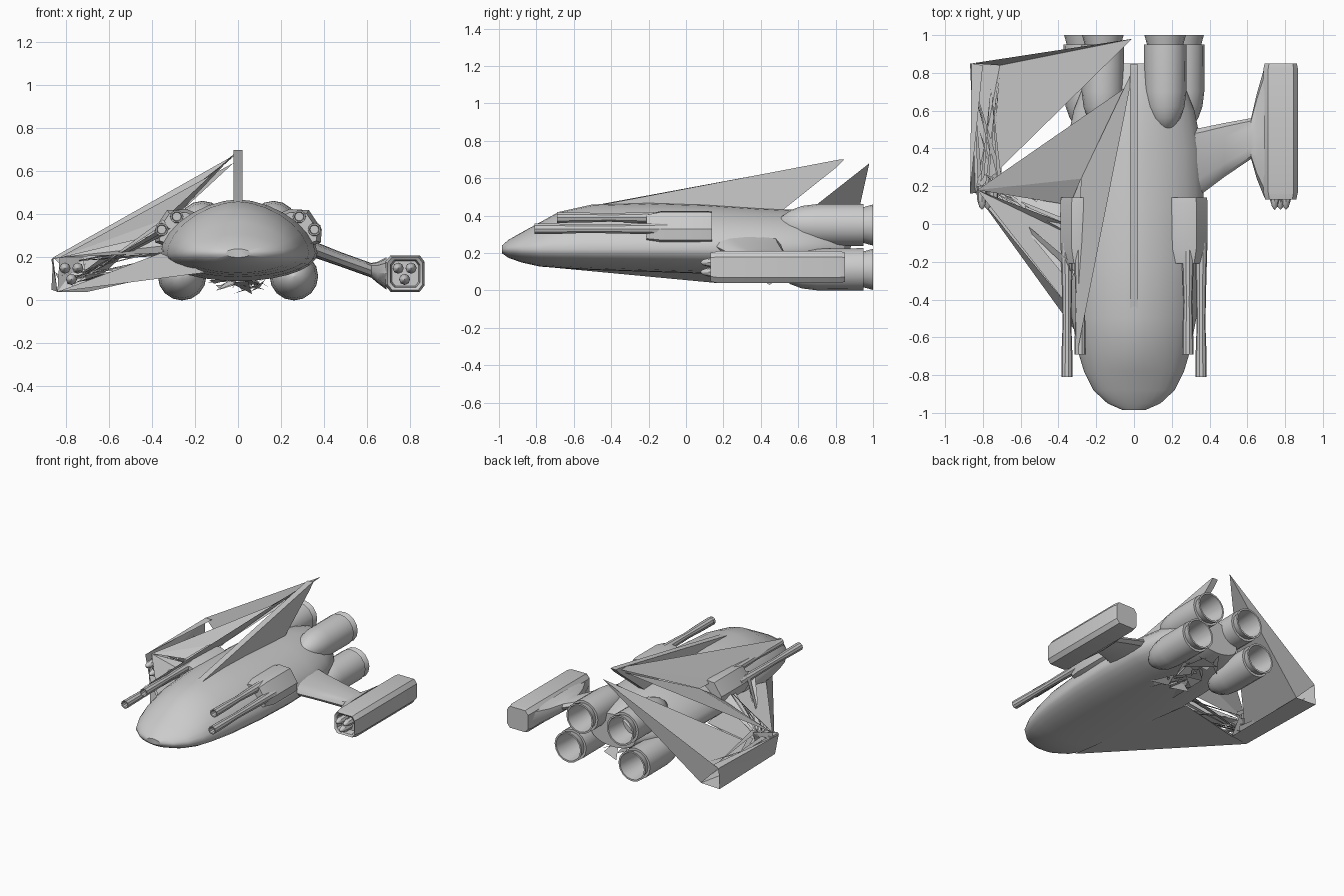
import bpy, bmesh, math, random
from mathutils import Vector

if "Cube" in bpy.data.objects:
    bpy.data.objects.remove(bpy.data.objects["Cube"])

random.seed(4)


def make(name, verts, faces, mirror=False, angle=35):
    me = bpy.data.meshes.new(name)
    me.from_pydata([tuple(v) for v in verts], [], faces)
    bm = bmesh.new()
    bm.from_mesh(me)
    bmesh.ops.remove_doubles(bm, verts=bm.verts, dist=1e-5)
    bmesh.ops.recalc_face_normals(bm, faces=bm.faces)
    bm.to_mesh(me)
    bm.free()
    ob = bpy.data.objects.new(name, me)
    bpy.context.collection.objects.link(ob)
    if mirror:
        ob.modifiers.new("Mirror", 'MIRROR')
    bpy.ops.object.select_all(action='DESELECT')
    ob.select_set(True)
    bpy.context.view_layer.objects.active = ob
    bpy.ops.object.shade_smooth_by_angle(angle=math.radians(angle))
    return ob


def loft(name, rings, mirror=False, angle=35):
    """Skin equal-length closed rings and cap both ends."""
    n = len(rings[0])
    verts = [p for r in rings for p in r]
    faces = [(i * n + j, i * n + (j + 1) % n, (i + 1) * n + (j + 1) % n, (i + 1) * n + j)
             for i in range(len(rings) - 1) for j in range(n)]
    faces += [tuple(range(n)), tuple(range(len(verts) - n, len(verts)))]
    return make(name, verts, faces, mirror, angle)


def lathe(name, profile, x, z, sides=16, mirror=True):
    """Turn (radius, y) points about an axis running along y."""
    rings = [[(x + max(r, 1e-4) * math.cos(2 * math.pi * k / sides), y,
               z + max(r, 1e-4) * math.sin(2 * math.pi * k / sides)) for k in range(sides)]
             for r, y in profile]
    return loft(name, rings, mirror)


def triangles(name, tris):
    faces = [(3 * i, 3 * i + 1, 3 * i + 2) for i in range(len(tris))]
    return make(name, [v for t in tris for v in t], faces, angle=10)


def power(v, e):
    return math.copysign(abs(v) ** e, v)


# Hull: lofted sections (y, half width, top, bottom) around a side ridge
hull = [(-.985, .06, .24, .20), (-.95, .14, .27, .175), (-.88, .215, .31, .15),
        (-.78, .265, .365, .128), (-.68, .295, .42, .12), (-.5, .33, .46, .11),
        (-.2, .36, .47, .10), (.1, .37, .46, .09), (.4, .36, .44, .09),
        (.6, .32, .43, .09), (.75, .26, .40, .10), (.85, .18, .37, .13)]
rings = []
for y, w, top, bottom in hull:
    ring = []
    for k in range(28):
        a = 2 * math.pi * k / 28
        c, s = math.cos(a), math.sin(a)
        e = 1.15 if s > 0 else 1.0
        ring.append((w * power(c, e), y, .22 + (top - .22 if s > 0 else .22 - bottom) * power(s, e)))
    rings.append(ring)
loft("hull", rings)

# Four engines with hollow nozzles
engine = [(0, .49), (.045, .51), (.08, .56), (.102, .62), (.112, .70), (.113, .95),
          (.096, .95), (.11, 1.0), (.098, 1.0), (.08, .80), (0, .80)]
lathe("upper_engine", engine, .165, .35)
lathe("lower_engine", engine, .26, .113)

# Gun housings and paired barrels
housing = [(.18, .40), (.24, .425), (.33, .42), (.39, .33), (.385, .27), (.33, .25)]
rings = []
for y, f in ((-.21, .85), (-.13, 1), (.11, 1), (.14, .97)):
    rings.append([(.25 + (x - .25) * f, y, .32 + (z - .32) * f) for x, z in housing])
loft("gun_housing", rings, True)
for name, x, z, tip in (("inner_gun", .285, .39, -.69), ("outer_gun", .355, .33, -.81)):
    lathe(name, [(0, tip + .04), (.02, tip + .04), (.023, tip), (.03, tip), (.028, tip + .15),
                 (.023, tip + .28), (.028, -.3), (.034, -.1), (0, -.1)], x, z, 10)

# Right wing, flaring into the pod: (x, front, back, height, thickness)
stations = [(.28, .08, .50, .265, .10), (.36, .16, .51, .235, .075), (.48, .25, .535, .19, .068),
            (.62, .345, .56, .14, .068), (.65, .24, .69, .13, .10), (.69, .14, .83, .125, .15)]
rings = []
for x, y0, y1, z, t in stations:
    rings.append([(x, (y0 + y1) / 2 - (y1 - y0) / 2 * math.cos(a),
                   z + t / 2 * power(math.sin(a), .6))
                  for a in (2 * math.pi * k / 12 for k in range(12))])
loft("right_wing", rings)

# Right weapon pod with chamfered section, missiles on both sides
pod = [(.685, .07), (.71, .04), (.845, .04), (.868, .07), (.868, .18), (.845, .21),
       (.71, .21), (.685, .18)]
rings = []
for y, f in ((.19, .68), (.14, .75), (.13, .9), (.17, 1), (.82, 1), (.85, .93), (.85, .75)):
    rings.append([(.78 + (x - .78) * f, y, .125 + (z - .125) * f) for x, z in pod])
loft("weapon_pod", rings)
for i, (x, z) in enumerate(((.745, .15), (.805, .15), (.775, .098))):
    lathe(f"missile_{i + 1}", [(0, .075), (.014, .09), (.026, .13), (.026, .20), (0, .20)], x, z, 8)

# Swept tail fin
fin = [(-.55, .44), (.82, .70), (.845, .70), (.80, .655), (.48, .40), (-.3, .42)]
loft("tail_fin", [[(x, y, z) for y, z in fin] for x in (-.022, .022)])

# Torn plating on the left: triangles stretched between hull, fin and pod
P = {"fin_tip": (0, .83, .70), "fin_rear": (-.02, .74, .64), "rear_tip": (-.01, .98, .68),
     "pod_front": (-.83, .18, .20), "pod_low": (-.84, .165, .04), "pod_back": (-.86, .85, .20),
     "pod_back_low": (-.71, .84, .05), "shoulder": (-.28, .24, .40), "out_low": (-.868, .85, .05),
     "out_front": (-.868, .16, .19), "in_low": (-.70, .18, .04), "in_front": (-.72, .25, .20),
     "gun_mid": (-.31, -.40, .40), "gun_tip": (-.30, -.68, .42), "side_mid": (-.28, -.03, .33),
     "side_low": (-.29, -.08, .26), "nose_low": (-.15, -.79, .13), "belly": (-.30, .18, .13),
     "hip": (-.34, .10, .30), "edge": (-.36, -.42, .22), "top_back": (-.80, .84, .205)}
tears = ["pod_front fin_rear shoulder", "pod_low pod_back_low rear_tip",
         "pod_back pod_back_low rear_tip", "fin_tip gun_mid shoulder",
         "fin_tip gun_tip gun_mid", "nose_low pod_low belly",
         "pod_front side_mid side_low", "pod_front hip shoulder",
         "pod_front edge side_low", "pod_low edge nose_low", "pod_low in_low belly",
         # remains of the left pod
         "pod_low out_low pod_back", "pod_low pod_back out_front",
         "out_front pod_back top_back", "pod_low out_low pod_back_low",
         "pod_low in_low pod_back_low", "pod_front in_front pod_low", "in_front in_low pod_low"]
triangles("torn_plating", [[P[n] for n in t.split()] for t in tears])

# Fine slivers: from pod front to hull side, inside the pod, and scraps under the hull
u = random.uniform
slivers = []
for i in range(14):
    a = Vector((u(-.85, -.74), u(.15, .28), u(.06, .20)))
    b = Vector((u(-.37, -.30), u(-.35, .05), u(.14, .36)))
    slivers.append([a, b, b + Vector((u(-.02, .03), u(.03, .09), u(-.03, .03)))])
for i in range(8):
    a = Vector((u(-.86, -.72), u(.17, .25), u(.06, .20)))
    slivers.append([a, a + Vector((.02, .03, .02)), (u(-.86, -.70), u(.4, .8), u(.06, .19))])
triangles("pod_slivers", slivers)
scraps = []
for i in range(24):
    c = Vector((u(-.10, .10), u(.34, .76), u(.05, .10)))
    scraps.append([c + Vector((u(-.07, .07), u(-.13, .13), u(-.03, .03))) for _ in range(3)])
triangles("belly_scraps", [[(v.x, v.y, max(v.z, .03)) for v in t] for t in scraps])
